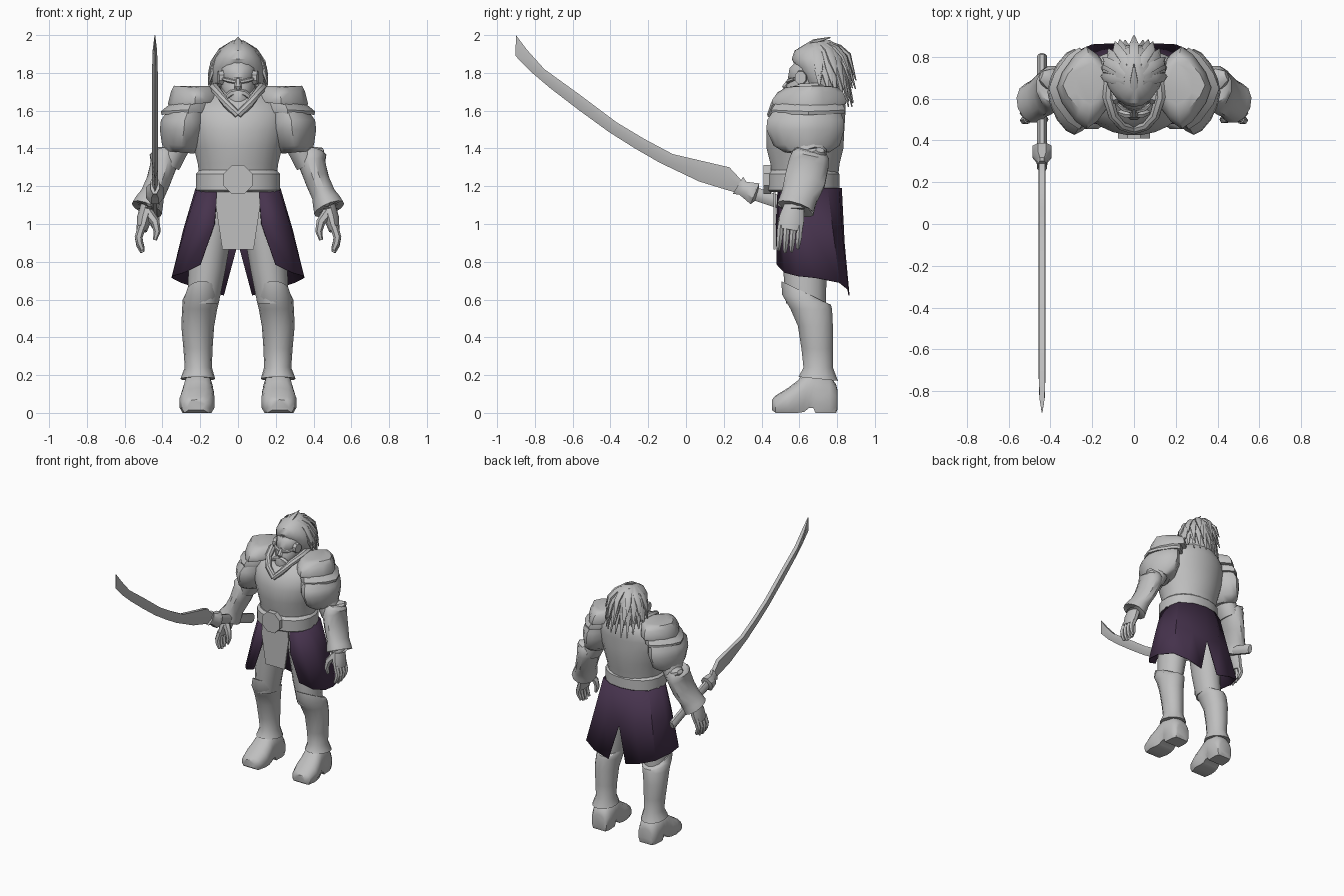
import bpy, bmesh, math, random
from mathutils import Vector

random.seed(4)


def material(name, rgb):
    m = bpy.data.materials.new(name)
    m.diffuse_color = (*rgb, 1)
    return m


GREY = material("armour grey", (0.52, 0.52, 0.52))
PURPLE = material("skirt purple", (0.062, 0.033, 0.075))


def finish(name, bm, mat=GREY, mirror=False, thick=0):
    bmesh.ops.recalc_face_normals(bm, faces=bm.faces)
    me = bpy.data.meshes.new(name)
    bm.to_mesh(me)
    bm.free()
    me.materials.append(mat)
    ob = bpy.data.objects.new(name, me)
    bpy.context.collection.objects.link(ob)
    if mirror:
        ob.modifiers.new("mirror", "MIRROR").use_mirror_merge = thick > 0
    if thick:
        ob.modifiers.new("thickness", "SOLIDIFY").thickness = thick
    return ob


def skin(bm, rings, cap=True, closed=True):
    """Join rows of points with faces."""
    vs = [[bm.verts.new(p) for p in r] for r in rings]
    n = len(vs[0])
    for a, b in zip(vs, vs[1:]):
        for i in range(n if closed else n - 1):
            j = (i + 1) % n
            bm.faces.new((a[i], a[j], b[j], b[i]))
    if cap:
        bm.faces.new(vs[0])
        bm.faces.new(vs[-1])


def oval(n, p=2.0, turn=0.5):
    """Unit superellipse, p=2 is round, lower is more pointed."""
    out = []
    for i in range(n):
        a = 2 * math.pi * (i + turn) / n
        c, s = math.cos(a), math.sin(a)
        out.append((math.copysign(abs(c) ** (2 / p), c), math.copysign(abs(s) ** (2 / p), s)))
    return out


def loft(name, rings, n=16, p=2.0, mirror=False, turn=0.5):
    """Rings: x, y, z, rx, ry, optional slope along x and y."""
    bm = bmesh.new()
    rows = []
    for x, y, z, rx, ry, *s in rings:
        sx, sy = s or (0, 0)
        rows.append([(x + rx * u, y + ry * v, z + sx * rx * u + sy * ry * v) for u, v in oval(n, p, turn)])
    skin(bm, rows)
    return finish(name, bm, GREY, mirror)


def add_tube(bm, pts, n=8, p=2.0, ref=(0, 1, 0)):
    """Points: x, y, z, radius along ref, radius across."""
    cs = [Vector(q[:3]) for q in pts]
    rows = []
    for i, q in enumerate(pts):
        t = (cs[min(i + 1, len(cs) - 1)] - cs[max(i - 1, 0)]).normalized()
        r = Vector(ref)
        a = (r - t * r.dot(t)).normalized()
        b = t.cross(a)
        rows.append([cs[i] + a * q[3] * u + b * q[4] * v for u, v in oval(n, p)])
    skin(bm, rows)


def tube(name, pts, n=8, p=2.0, ref=(0, 1, 0), mirror=False):
    bm = bmesh.new()
    add_tube(bm, pts, n, p, ref)
    return finish(name, bm, GREY, mirror)


def prism(name, outline, y0, y1):
    bm = bmesh.new()
    skin(bm, [[(x, y, z) for x, z in outline] for y in (y0, y1)])
    return finish(name, bm)


# boots: cross-sections from toe to heel (y, half width, sole, top)
bm = bmesh.new()
rows = []
for y, w, lo, hi in [(0.455, 0.05, 0.015, 0.07), (0.475, 0.078, 0, 0.092), (0.54, 0.095, 0, 0.132),
                     (0.59, 0.09, 0, 0.17), (0.625, 0.083, 0.005, 0.21), (0.65, 0.08, 0.025, 0.22),
                     (0.675, 0.08, 0.025, 0.22), (0.685, 0.08, 0, 0.22), (0.76, 0.08, 0, 0.2),
                     (0.795, 0.065, 0, 0.15), (0.802, 0.05, 0.02, 0.12)]:
    cx = 0.213 + (0.62 - y) * 0.05
    rows.append([(cx + w * u, y, lo + (hi - lo) * max(0, v * 0.6 + 0.4)) for u, v in oval(14, 2.4)])
skin(bm, rows)
finish("boots", bm, mirror=True)

# greaves with flared ankle and pointed knee
loft("greaves", [(0.213, 0.70, 0.18, 0.092, 0.107, 0, -0.1), (0.21, 0.70, 0.24, 0.072, 0.08),
                 (0.212, 0.695, 0.34, 0.077, 0.086), (0.213, 0.685, 0.46, 0.087, 0.095),
                 (0.203, 0.663, 0.55, 0.093, 0.113), (0.195, 0.638, 0.6, 0.098, 0.132, 0, -0.2),
                 (0.19, 0.635, 0.635, 0.085, 0.134, 0, -0.48)], 14, 2, True, 0)
loft("thighs", [(0.185, 0.635, 0.58, 0.085, 0.105), (0.165, 0.63, 0.75, 0.1, 0.115),
                (0.14, 0.64, 0.95, 0.11, 0.13), (0.11, 0.64, 1.12, 0.1, 0.14)], 14, mirror=True)

# skirt: top, middle and hem rows from front edge round to back slit
bm = bmesh.new()
skin(bm, [
    [(0.11, 0.485, 1.19), (0.175, 0.515, 1.19), (0.215, 0.57, 1.19), (0.225, 0.64, 1.19), (0.2, 0.75, 1.19), (0.1, 0.81, 1.19), (0, 0.825, 1.19)],
    [(0.125, 0.475, 1.0), (0.225, 0.51, 0.99), (0.28, 0.58, 0.98), (0.29, 0.66, 0.97), (0.25, 0.78, 0.95), (0.13, 0.83, 0.93), (0, 0.84, 0.9)],
    [(0.2, 0.48, 0.785), (0.29, 0.52, 0.742), (0.35, 0.59, 0.725), (0.352, 0.69, 0.715), (0.305, 0.815, 0.69), (0.2, 0.86, 0.655), (0.075, 0.866, 0.622)],
], cap=False, closed=False)
finish("skirt", bm, PURPLE, True, 0.006)
prism("front_cloth", [(-0.11, 1.2), (0.11, 1.2), (0.118, 1.1), (0.083, 0.865), (-0.083, 0.865), (-0.118, 1.1)], 0.463, 0.475)

# belt, buckle
loft("belt", [(0, 0.622, 1.17, 0.215, 0.18), (0, 0.622, 1.18, 0.226, 0.192),
              (0, 0.622, 1.265, 0.225, 0.192), (0, 0.622, 1.285, 0.205, 0.175)], 20, 2.2)
prism("buckle", [(0.083 * u, 1.235 + 0.083 * v) for u, v in oval(8)], 0.41, 0.45)

# breastplate
loft("breastplate", [(0, 0.63, 1.2, 0.2, 0.17), (0, 0.63, 1.32, 0.215, 0.185), (0, 0.63, 1.4, 0.235, 0.205),
                     (0, 0.632, 1.5, 0.265, 0.208), (0, 0.645, 1.58, 0.27, 0.2), (0, 0.665, 1.63, 0.25, 0.18),
                     (0, 0.685, 1.68, 0.2, 0.15), (0, 0.70, 1.72, 0.12, 0.11)], 24)

# collar rim: V at the front rising round the neck
tube("collar", [(0, 0.45, 1.575, 0.02, 0.022), (0.06, 0.47, 1.635, 0.022, 0.022), (0.1, 0.52, 1.69, 0.022, 0.025),
                (0.125, 0.61, 1.72, 0.025, 0.028), (0.115, 0.71, 1.725, 0.025, 0.028), (0.06, 0.785, 1.72, 0.02, 0.025),
                (0, 0.8, 1.72, 0.02, 0.025)], 8, ref=(0, 0, 1), mirror=True)

# layered shoulder armour, pointed outward, each layer with a lip
loft("arm_plates", [(0.312, 0.64, 1.38, 0.08, 0.12, 0.1, 0), (0.298, 0.638, 1.415, 0.105, 0.175, 0.08, 0),
                    (0.286, 0.632, 1.5, 0.128, 0.206), (0.282, 0.632, 1.55, 0.126, 0.203),
                    (0.26, 0.64, 1.61, 0.105, 0.17)], 16, 1.6, True, 0)
loft("lower_pauldrons", [(0.262, 0.648, 1.585, 0.143, 0.193, -0.05, 0), (0.262, 0.648, 1.605, 0.146, 0.196, -0.06, 0),
                         (0.248, 0.65, 1.64, 0.125, 0.175, -0.12, 0), (0.235, 0.65, 1.665, 0.11, 0.155, -0.15, 0)], 12, 1.4, True, 0)
loft("upper_pauldrons", [(0.228, 0.652, 1.635, 0.14, 0.195, -0.1, 0), (0.228, 0.652, 1.655, 0.142, 0.197, -0.1, 0),
                         (0.222, 0.658, 1.695, 0.133, 0.175, 0.05, 0), (0.215, 0.665, 1.722, 0.125, 0.14, 0.08, 0),
                         (0.205, 0.67, 1.73, 0.09, 0.1, 0, 0)], 12, 1.4, True, 0)

# arms, bracers with flared ends
tube("upper_arms", [(0.31, 0.64, 1.5, 0.1, 0.075), (0.33, 0.65, 1.4, 0.1, 0.072), (0.37, 0.65, 1.31, 0.09, 0.065)], 12, mirror=True)
tube("bracers", [(0.395, 0.665, 1.39, 0.08, 0.06), (0.39, 0.66, 1.365, 0.102, 0.08), (0.392, 0.65, 1.32, 0.11, 0.073),
                 (0.42, 0.63, 1.23, 0.112, 0.066),
                 (0.455, 0.602, 1.15, 0.1, 0.066), (0.47, 0.59, 1.115, 0.1, 0.078), (0.483, 0.58, 1.08, 0.103, 0.086),
                 (0.483, 0.58, 1.085, 0.07, 0.055)], 12, mirror=True)
bm = bmesh.new()
add_tube(bm, [(0.375, 0.68, 1.33, 0.07, 0.06), (0.41, 0.695, 1.375, 0.055, 0.04), (0.445, 0.71, 1.392, 0.025, 0.015)], 8)
finish("elbow_flares", bm, mirror=True)

# hands
bm = bmesh.new()
add_tube(bm, [(0.475, 0.575, 1.1, 0.055, 0.04), (0.495, 0.56, 1.03, 0.07, 0.04), (0.51, 0.55, 0.965, 0.068, 0.028)], 10)
for i in range(4):
    y, d = 0.5 + i * 0.034, (0.012, 0, 0.004, 0.02)[i]
    add_tube(bm, [(0.508, y, 0.99, 0.018, 0.022), (0.526, y - 0.004, 0.93, 0.018, 0.021),
                  (0.52, y - 0.008, 0.885 + d, 0.016, 0.018), (0.505, y - 0.01, 0.85 + d, 0.009, 0.012)], 6)
add_tube(bm, [(0.475, 0.53, 1.06, 0.028, 0.028), (0.438, 0.505, 1.01, 0.024, 0.024),
              (0.428, 0.5, 0.96, 0.02, 0.019), (0.44, 0.5, 0.915, 0.01, 0.01)], 6)
finish("hands", bm, mirror=True)

# head, headband and face
loft("head", [(0, 0.60, 1.635, 0.045, 0.06), (0, 0.61, 1.67, 0.075, 0.09), (0, 0.64, 1.73, 0.09, 0.11),
              (0, 0.665, 1.8, 0.095, 0.115), (0, 0.68, 1.88, 0.08, 0.1), (0, 0.69, 1.94, 0.04, 0.05)], 16)
loft("headband", [(0, 0.665, 1.755, 0.085, 0.112), (0, 0.665, 1.775, 0.096, 0.125),
                  (0, 0.67, 1.825, 0.096, 0.122), (0, 0.675, 1.845, 0.088, 0.108)], 18)
tube("nose", [(0, 0.55, 1.765, 0.012, 0.014), (0, 0.52, 1.725, 0.014, 0.02), (0, 0.53, 1.71, 0.012, 0.016)], 6)
tube("brows", [(0.012, 0.54, 1.752, 0.011, 0.011), (0.05, 0.55, 1.76, 0.012, 0.012), (0.08, 0.575, 1.768, 0.008, 0.008)], 6, mirror=True)
tube("moustache", [(0, 0.525, 1.7, 0.016, 0.016), (0.035, 0.525, 1.692, 0.02, 0.018),
                   (0.065, 0.535, 1.67, 0.015, 0.015), (0.075, 0.545, 1.64, 0.004, 0.004)], 6, mirror=True)
tube("beard", [(0, 0.55, 1.69, 0.045, 0.055), (0, 0.535, 1.65, 0.04, 0.045), (0, 0.525, 1.615, 0.015, 0.02)], 8)
tube("ears", [(0.08, 0.61, 1.775, 0.035, 0.04), (0.105, 0.605, 1.775, 0.032, 0.036)], 8, mirror=True)

# hair cap and loose locks swept to the back
loft("hair_cap", [(0, 0.745, 1.69, 0.11, 0.08), (0, 0.735, 1.74, 0.138, 0.105), (0, 0.72, 1.82, 0.14, 0.14, 0, -0.1),
                  (0, 0.705, 1.88, 0.122, 0.145, 0, 0.05), (0, 0.695, 1.93, 0.086, 0.12, 0, 0.1),
                  (0, 0.7, 1.965, 0.04, 0.06, 0, 0.15)], 18)
bm = bmesh.new()
for count, drop, out in ((13, 0.0, 0.0), (9, 0.08, 0.012), (7, 0.16, 0.015)):
    for i in range(count):
        a = math.radians(-95 + 190 * i / (count - 1))
        s, c = math.sin(a), math.cos(a)
        e = random.uniform(-0.025, 0.025)
        back = max(c, 0)
        k = 0.14 + out * back
        # locks climb higher at the back than at the temples
        up = drop * (0.3 + 0.7 * back)
        add_tube(bm, [(s * 0.04, 0.69 + c * 0.06, 1.95 + 0.01 * back, 0.022, 0.012),
                      (s * 0.1, 0.705 + c * 0.11, 1.895 + up * 0.25, 0.026, 0.014),
                      (s * k, 0.715 + c * (k - 0.01), 1.80 + up * 0.6, 0.024, 0.014),
                      (s * (k + 0.018), 0.72 + c * (k + 0.025), 1.735 - back * 0.115 + up + e * back, 0.004, 0.003)],
                 6, 2, (c, -s, 0.01))
for x in (-0.07, -0.035, 0, 0.035, 0.07):
    # crown tufts
    add_tube(bm, [(x * 0.7, 0.6 + abs(x), 1.92 - abs(x) * 0.5, 0.02, 0.012), (x * 0.9, 0.68, 1.965 - abs(x) * 0.7, 0.022, 0.014),
                  (x, 0.765, 1.988 - abs(x) * 0.8, 0.003, 0.003)], 6, 2, (1, 0, 0))
finish("hair_locks", bm)

# curved sword blade: spine and edge points in y, z
spine = [(0.29, 1.235), (0.23, 1.3), (0.08, 1.335), (-0.07, 1.37), (-0.22, 1.45), (-0.37, 1.54), (-0.57, 1.69), (-0.75, 1.82), (-0.84, 1.92), (-0.9, 2.0)]
edge = [(0.27, 1.165), (0.2, 1.185), (0.07, 1.225), (-0.14, 1.325), (-0.27, 1.4), (-0.405, 1.485), (-0.57, 1.605), (-0.72, 1.72), (-0.82, 1.805), (-0.903, 1.89)]
bm = bmesh.new()
rows = []
for i, (u, l) in enumerate(zip(spine, edge)):
    w = 0.016 if i < 8 else 0.013 if i == 8 else 0.002
    my, mz = u[0] * 0.6 + l[0] * 0.4, u[1] * 0.6 + l[1] * 0.4
    rows.append([(-0.44 - w * 0.9, *u), (-0.44 + w * 0.9, *u), (-0.44 + w, my, mz), (-0.44, *l), (-0.44 - w, my, mz)])
skin(bm, rows)
finish("sword_blade", bm)
tube("sword_guard", [(-0.44, 0.275, 1.205, 0.025, 0.058), (-0.44, 0.3, 1.19, 0.028, 0.042),
                     (-0.44, 0.325, 1.178, 0.05, 0.05), (-0.44, 0.365, 1.16, 0.05, 0.065), (-0.44, 0.375, 1.157, 0.025, 0.04)],
     8, ref=(1, 0, 0))
tube("sword_grip", [(-0.44, 0.36, 1.162, 0.025, 0.038), (-0.44, 0.57, 1.09, 0.025, 0.036), (-0.44, 0.8, 1.005, 0.025, 0.038),
                    (-0.44, 0.808, 1.002, 0.018, 0.03)], 8, ref=(1, 0, 0))

# smooth shading with sharp creases kept
for ob in bpy.data.objects:
    ob.select_set(True)
    bpy.context.view_layer.objects.active = ob
bpy.ops.object.shade_smooth_by_angle(angle=math.radians(40))
